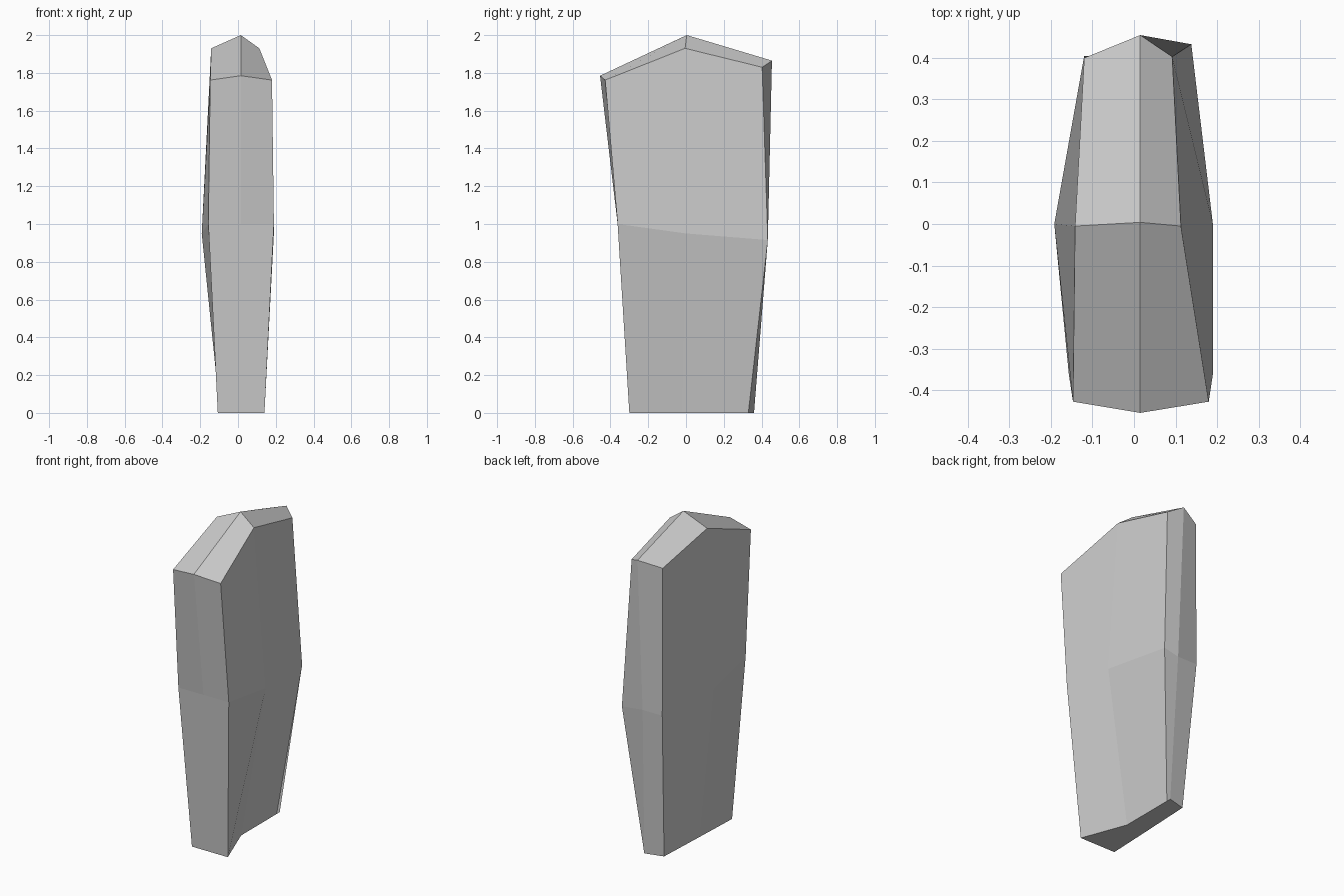
import bpy
import bmesh

if "Cube" in bpy.data.objects:
    bpy.data.objects.remove(bpy.data.objects["Cube"])

# Cross-sections, each running round from front-left: 8 points (x, y, z)
base = [(-.107, -.30, 0), (.015, -.30, 0), (.14, -.30, 0), (.035, -.02, 0),
        (.035, .33, 0), (.035, .36, 0), (-.08, .33, 0), (-.095, 0, 0)]
waist = [(-.157, -.362, 1.0), (.015, -.362, 1.0), (.19, -.362, 1.0), (.19, 0, .95),
         (.138, .433, .915), (.015, .405, .915), (-.12, .405, .915), (-.192, 0, .95)]
shoulder = [(-.147, -.428, 1.762), (.015, -.455, 1.785), (.18, -.428, 1.762), (.113, -.005, 1.93),
            (.092, .403, 1.83), (.015, .455, 1.865), (-.12, .40, 1.83), (-.142, -.005, 1.93)]

bm = bmesh.new()
rings = [[bm.verts.new(p) for p in ring] for ring in (base, waist, shoulder)]

# Sides
for low, high in zip(rings, rings[1:]):
    for i in range(8):
        j = (i + 1) % 8
        bm.faces.new((low[i], low[j], high[j], high[i]))

# Ridged top and flat underside, four quads each round a centre point
for ring, centre in ((rings[0], (-.03, 0, 0)), (rings[2], (.015, .004, 2.0))):
    c = bm.verts.new(centre)
    for i in range(0, 8, 2):
        bm.faces.new((c, ring[i - 1], ring[i], ring[i + 1]))

bmesh.ops.recalc_face_normals(bm, faces=bm.faces)
mesh = bpy.data.meshes.new("standing_stone")
bm.to_mesh(mesh)
bm.free()
stone = bpy.data.objects.new("standing_stone", mesh)
bpy.context.collection.objects.link(stone)
